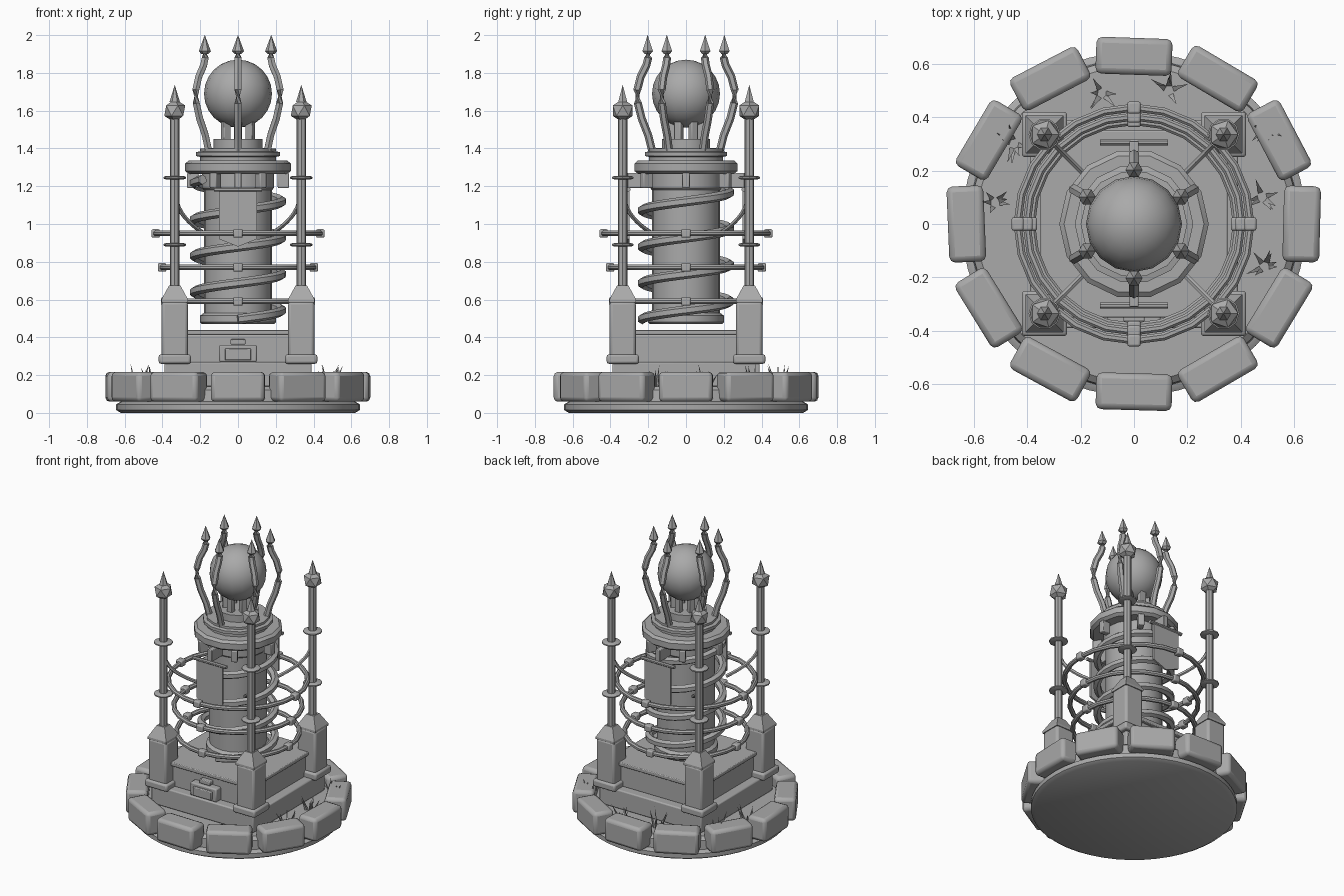
import bpy, bmesh, math, random
from mathutils import Vector, Matrix

if "Cube" in bpy.data.objects:
    bpy.data.objects.remove(bpy.data.objects["Cube"])

random.seed(4)
stone = bpy.data.materials.new("grey stone")
stone.diffuse_color = (0.4, 0.4, 0.4, 1)
stone.use_nodes = True
stone.node_tree.nodes["Principled BSDF"].inputs["Base Color"].default_value = stone.diffuse_color


def finish(bm, name, bevel=0, smooth=True):
    me = bpy.data.meshes.new(name)
    bmesh.ops.recalc_face_normals(bm, faces=bm.faces)
    bm.to_mesh(me)
    bm.free()
    me.materials.append(stone)
    ob = bpy.data.objects.new(name, me)
    bpy.context.collection.objects.link(ob)
    if bevel:
        mod = ob.modifiers.new("bevel", 'BEVEL')
        mod.width, mod.segments, mod.limit_method = bevel, 2, 'ANGLE'
    if smooth:
        bpy.context.view_layer.objects.active = ob
        ob.select_set(True)
        bpy.ops.object.shade_smooth_by_angle(angle=math.radians(35))
        ob.select_set(False)
    return ob


def lathe(name, profile, n, at=(0, 0), turn=0, smooth=True, bevel=0):
    """Closed turned shape from (radius, z) points; tiny radii make tips."""
    bm = bmesh.new()
    rows = [[bm.verts.new((at[0] + r * math.cos(turn + math.tau * i / n),
                           at[1] + r * math.sin(turn + math.tau * i / n), z))
             for i in range(n)] for r, z in profile]
    for a, b in zip(rows, rows[1:]):
        for i in range(n):
            j = (i + 1) % n
            bm.faces.new((a[i], a[j], b[j], b[i]))
    bm.faces.new(rows[0][::-1])
    bm.faces.new(rows[-1])
    return finish(bm, name, bevel, smooth)


def box(name, centre, size, angle=0, bevel=0.008):
    bm = bmesh.new()
    bmesh.ops.create_cube(bm, size=1, matrix=Matrix.Translation(centre)
                          @ Matrix.Rotation(angle, 4, 'Z') @ Matrix.Diagonal((*size, 1)))
    return finish(bm, name, bevel)


def tube(name, pts, radius, n=8, closed=False, tall=1.0):
    """Sweep an n-sided section along points, keeping it upright."""
    bm = bmesh.new()
    pts = [Vector(p) for p in pts]
    rows = []
    for i, p in enumerate(pts):
        if closed:
            d = pts[(i + 1) % len(pts)] - pts[i - 1]
        else:
            d = pts[min(i + 1, len(pts) - 1)] - pts[max(i - 1, 0)]
        d.normalize()
        side = d.cross(Vector((0, 0, 1)))
        side = side.normalized() if side.length > 1e-3 else Vector((1, 0, 0))
        up = side.cross(d)
        ring = [math.tau * (k + 0.5) / n for k in range(n)]
        rows.append([bm.verts.new(p + radius * (side * math.cos(a) + up * tall * math.sin(a)))
                     for a in ring])
    pairs = list(zip(rows, rows[1:])) + ([(rows[-1], rows[0])] if closed else [])
    for a, b in pairs:
        for k in range(n):
            m = (k + 1) % n
            bm.faces.new((a[k], a[m], b[m], b[k]))
    if not closed:
        bm.faces.new(rows[0])
        bm.faces.new(rows[-1][::-1])
    return finish(bm, name)


def polar(r, a, z):
    return (r * math.cos(a), r * math.sin(a), z)


# Round foundation with a ring of kerb stones
lathe("foundation", [(0.62, 0), (0.645, 0.015), (0.645, 0.045), (0.62, 0.06)], 48)
lathe("ground", [(0.62, 0.055), (0.615, 0.12), (0.59, 0.14)], 32)
for i in range(12):
    a = i * math.tau / 12
    box("kerb_stone", polar(0.628, a, 0.138), (0.138, 0.285, 0.158),
        a + random.uniform(-0.05, 0.05), 0.022)

# Square plinth
box("plinth_step", (0, 0, 0.205), (0.78, 0.78, 0.13))
box("plinth_body", (0, 0, 0.34), (0.66, 0.66, 0.15))
box("plinth_top", (0, 0, 0.427), (0.7, 0.7, 0.026), bevel=0.005)

# Front hatch
box("hatch", (0, -0.35, 0.315), (0.2, 0.06, 0.09))
box("hatch_panel", (0, -0.38, 0.31), (0.14, 0.03, 0.06), bevel=0.005)
box("hatch_lock", (0, -0.345, 0.376), (0.08, 0.04, 0.028), bevel=0.005)

# Corner pillars with lamp poles
for sx in (-1, 1):
    for sy in (-1, 1):
        x, y = sx * 0.335, sy * 0.335
        box("pillar_foot", (x, y, 0.285), (0.17, 0.17, 0.05), bevel=0.012)
        box("pillar", (x, y, 0.43), (0.138, 0.138, 0.32), bevel=0.015)
        lathe("pillar_cap", [(0.1, 0.585), (0.1, 0.6), (0.042, 0.675)], 4, (x, y),
              math.pi / 4, False)
        lathe("pole", [(0.026, 0.66), (0.026, 1.58)], 8, (x, y))
        for z in (0.89, 1.245):
            lathe("pole_ring", [(0.045, z - 0.01), (0.06, z - 0.004),
                                (0.06, z + 0.004), (0.045, z + 0.01)], 10, (x, y))
        bm = bmesh.new()
        bmesh.ops.create_icosphere(bm, subdivisions=1, radius=0.062,
                                   matrix=Matrix.Translation((x, y, 1.6)))
        finish(bm, "pole_finial", smooth=False)
        lathe("finial_spike", [(0.028, 1.645), (0.0005, 1.735)], 6, (x, y), smooth=False)
        # Curved brace from pole to column
        path = []
        for i in range(9):
            t = i / 8
            d = 0.33 - 0.15 * t ** 1.6
            path.append((sx * d, sy * d, 1.17 - 0.22 * t ** 0.7))
        tube("brace", path, 0.012, 6)

# Central column
lathe("column", [(0.19, 0.47), (0.2, 0.48), (0.2, 0.515), (0.18, 0.53), (0.18, 1.18),
                 (0.19, 1.19), (0.19, 1.27)], 20)

# Coil wound round the column
steps = 92
tube("coil", [polar(0.232, -math.pi / 2 + math.tau * 3.85 * i / steps, 0.495 + 0.74 * i / steps)
              for i in range(steps + 1)], 0.026, 6)

# Hoops with four studs each
for z, r in ((0.95, 0.436), (0.77, 0.402), (0.59, 0.385)):
    tube("hoop", [polar(r, math.tau * i / 24, z) for i in range(24)], 0.016, 8, True)
    for i in range(4):
        a = i * math.pi / 2
        box("hoop_stud", polar(r, a, z), (0.045, 0.05, 0.045), a, 0.008)

# Hanging plates, front and back
for s in (-1, 1):
    bm = bmesh.new()
    outline = [(-0.1, 1.175), (0.1, 1.175), (0.1, 0.92), (0, 0.88), (-0.1, 0.92)]
    face = bm.faces.new([bm.verts.new((x, s * 0.3, z)) for x, z in outline])
    out = bmesh.ops.extrude_face_region(bm, geom=[face])
    bmesh.ops.translate(bm, vec=(0, s * 0.012, 0),
                        verts=[v for v in out["geom"] if isinstance(v, bmesh.types.BMVert)])
    finish(bm, "hanging_plate", smooth=False)
    tube("plate_rod", [(-0.128, s * 0.306, 1.183), (0.128, s * 0.306, 1.183)], 0.012, 8)
    box("rod_bracket", (0, s * 0.25, 1.23), (0.035, 0.12, 0.08), bevel=0.004)

# Crown collar and its brackets
lathe("collar", [(0.26, 1.265), (0.28, 1.28), (0.28, 1.32), (0.262, 1.335)], 14)
lathe("collar_steps", [(0.2, 1.33), (0.2, 1.355), (0.222, 1.36), (0.222, 1.38), (0.2, 1.385),
                       (0.2, 1.4), (0.13, 1.402), (0.13, 1.45)], 14)
for i in range(6):
    a = i * math.tau / 6
    box("collar_bracket", polar(0.24, a, 1.23), (0.06, 0.04, 0.08), a, 0.006)
    # Cradle posts under the orb
    box("orb_post", polar(0.075, a + math.pi / 6, 1.49), (0.04, 0.04, 0.12), a + math.pi / 6, 0.005)

# Orb
bm = bmesh.new()
bmesh.ops.create_uvsphere(bm, u_segments=16, v_segments=12, radius=0.18,
                          matrix=Matrix.Translation((0, 0, 1.69)))
finish(bm, "orb")

# Six curved tines with spear tips
sweep = [(0.18, 1.39), (0.2, 1.47), (0.235, 1.56), (0.255, 1.64), (0.258, 1.71),
         (0.24, 1.78), (0.21, 1.84), (0.2, 1.88), (0.203, 1.92)]
for i in range(6):
    a = math.pi / 6 + i * math.tau / 6
    tube("tine", [polar(r, a, z) for r, z in sweep], 0.021, 6)
    x, y, _ = polar(0.203, a, 0)
    lathe("tine_tip", [(0.018, 1.9), (0.032, 1.915), (0.0005, 2.0)], 6, (x, y), smooth=False)

# Grass tufts
for x, y in ((0.49, 0.36), (0.48, 0.1), (0.49, -0.16), (-0.45, 0.3), (-0.52, 0.08),
             (0.13, 0.5), (-0.12, 0.49)):
    bm = bmesh.new()
    for k in range(7):
        a = random.uniform(0, math.tau)
        lean, h = random.uniform(0.02, 0.06), random.uniform(0.07, 0.13)
        base = Vector((x + 0.02 * math.cos(a), y + 0.02 * math.sin(a), 0.135))
        tip = bm.verts.new(base + Vector((lean * math.cos(a), lean * math.sin(a), h)))
        foot = [bm.verts.new(base + Vector(polar(0.012, a + j * math.tau / 3, 0))) for j in range(3)]
        for j in range(3):
            bm.faces.new((foot[j], foot[(j + 1) % 3], tip))
        bm.faces.new(foot[::-1])
    finish(bm, "grass_tuft", smooth=False)
